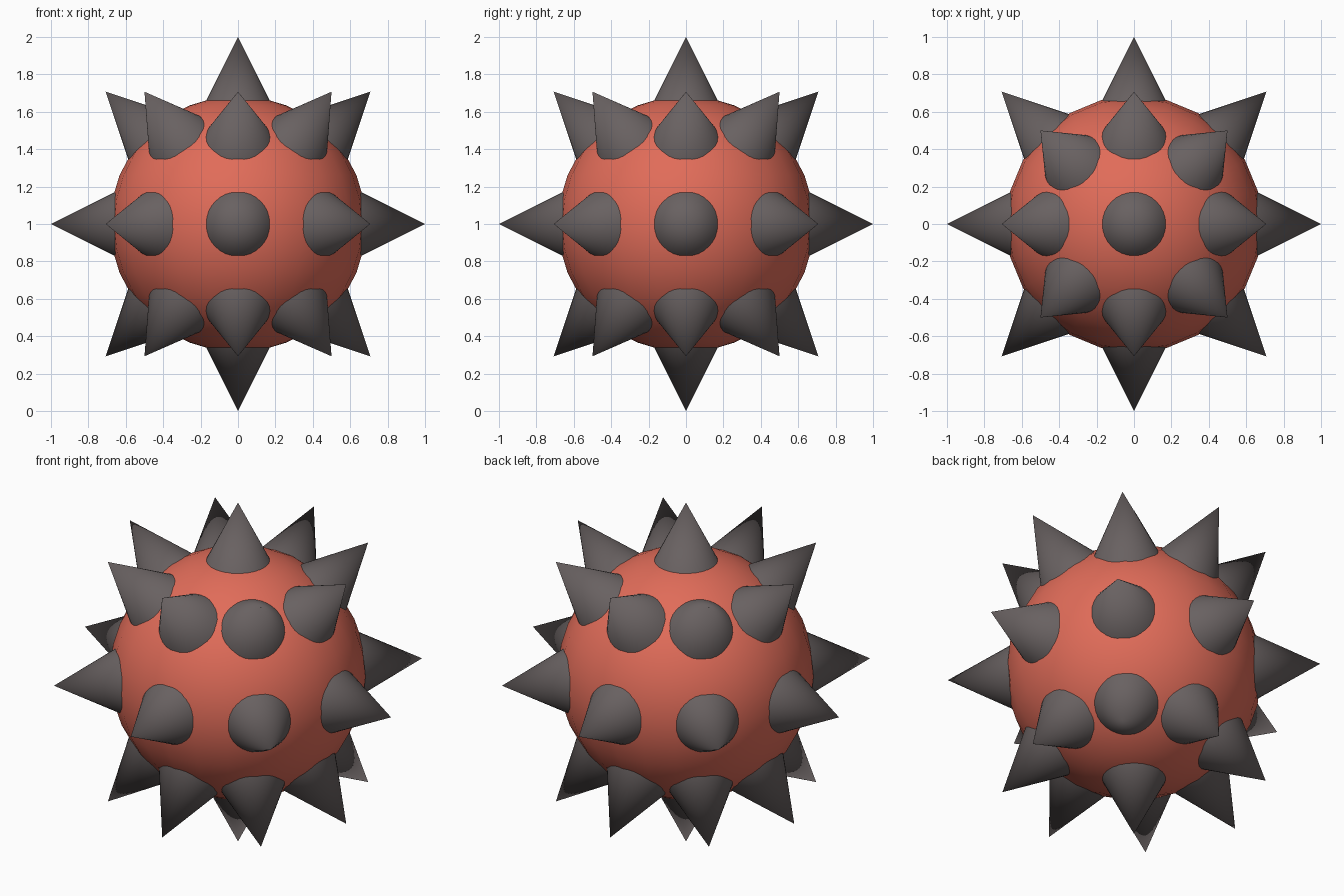
import bpy
from math import cos, sin, radians
from mathutils import Vector

if "Cube" in bpy.data.objects:
    bpy.data.objects.remove(bpy.data.objects["Cube"])

CENTRE = Vector((0, 0, 1))
BODY_R = 0.685        # ball radius
TIP_R = 1.0           # distance from centre to spike tips
SPIKE_BASE = 0.58     # where the spike starts, inside the ball
SPIKE_SLOPE = 0.5     # base radius / height


def material(name, rgb):
    m = bpy.data.materials.new(name)
    m.diffuse_color = (*rgb, 1)
    m.use_nodes = True
    m.node_tree.nodes["Principled BSDF"].inputs["Base Color"].default_value = m.diffuse_color
    return m


red = material("red", (0.75, 0.15, 0.10))
dark = material("dark_grey", (0.14, 0.12, 0.12))

# Round body
bpy.ops.mesh.primitive_uv_sphere_add(segments=24, ring_count=16, radius=BODY_R, location=CENTRE)
body = bpy.context.object
body.name = "ball_body"
body.data.materials.append(red)
bpy.ops.object.shade_smooth()


# One cone spike pointing away from the centre
def spike(name, direction):
    height = TIP_R - SPIKE_BASE
    bpy.ops.mesh.primitive_cone_add(
        vertices=32, radius1=height * SPIKE_SLOPE, radius2=0, depth=height,
        location=CENTRE + direction * (SPIKE_BASE + height / 2),
        rotation=direction.to_track_quat('Z', 'Y').to_euler())
    ob = bpy.context.object
    ob.name = name
    ob.data.materials.append(dark)
    bpy.ops.object.shade_smooth_by_angle(angle=radians(40))


# Spikes at both poles
spike("top_spike", Vector((0, 0, 1)))
spike("bottom_spike", Vector((0, 0, -1)))

# Three rings of eight spikes
for ring, elevation in (("lower", -45), ("middle", 0), ("upper", 45)):
    e = radians(elevation)
    for i in range(8):
        a = radians(45 * i)
        spike(f"{ring}_spike_{i + 1}", Vector((cos(e) * cos(a), cos(e) * sin(a), sin(e))))
